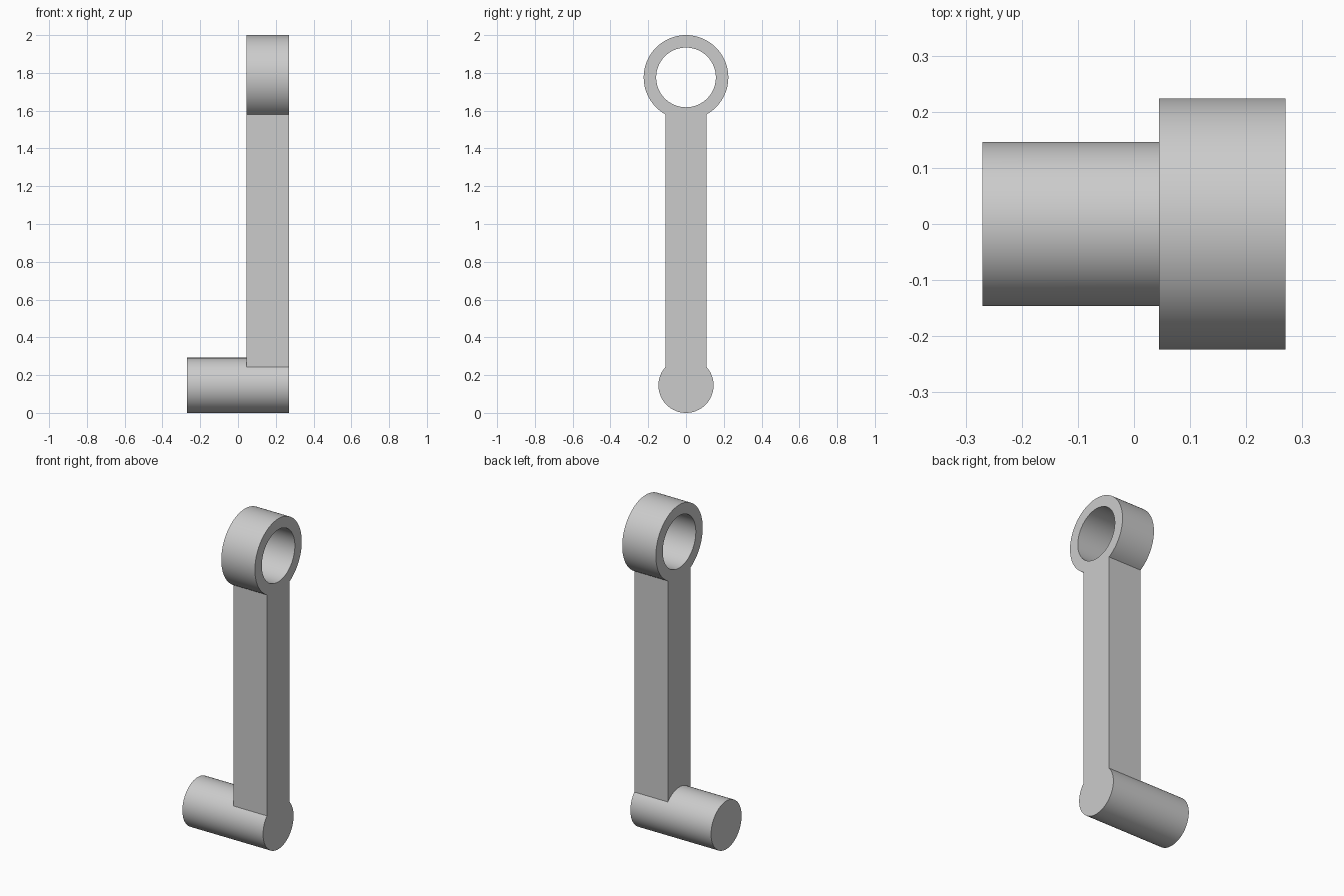
import bpy, bmesh, math

if "Cube" in bpy.data.objects:
    bpy.data.objects.remove(bpy.data.objects["Cube"])

# Dimensions
X_PIN, X_BACK, X_FRONT = -0.27, 0.045, 0.27    # pin end, arm back, arm front
HALF_W = 0.109                                 # half width of the arm
PIN_R, PIN_Z = 0.146, 0.146
RING_R, HOLE_R, RING_Z = 0.224, 0.158, 1.776


def arc(radius, z, start, end, steps):
    """Points (y, z) along an arc, both ends included."""
    return [(radius * math.cos(start + (end - start) * i / steps),
             z + radius * math.sin(start + (end - start) * i / steps))
            for i in range(steps + 1)]


bm = bmesh.new()


def loop(points, x):
    """Closed edge loop in the plane at x."""
    verts = [bm.verts.new((x, y, z)) for y, z in points]
    edges = [bm.edges.new((verts[i - 1], verts[i])) for i in range(len(verts))]
    return verts, edges


def wall(points, xa, xb):
    """Side wall between two planes."""
    a, b = loop(points, xa)[0], loop(points, xb)[0]
    for i in range(len(a)):
        bm.faces.new((a[i - 1], a[i], b[i], b[i - 1]))


def cap(x, *outlines):
    """Flat end face; extra outlines become holes."""
    edges = [e for pts in outlines for e in loop(pts, x)[1]]
    bmesh.ops.triangle_fill(bm, edges=edges, use_beauty=True,
                            normal=(1, 0, 0))


# Profiles: the arm runs tangentially into the pin circle and the ring
a_pin = math.acos(HALF_W / PIN_R)
a_ring = math.acos(HALF_W / RING_R)
ring_arc = arc(RING_R, RING_Z, -a_ring, math.pi + a_ring, 80)
pin_low = arc(PIN_R, PIN_Z, math.pi - a_pin, 2 * math.pi + a_pin, 56)
pin_top = arc(PIN_R, PIN_Z, math.pi - a_pin, a_pin, 20)
pin_circle = pin_low + pin_top[-2:0:-1]
outline = ring_arc + pin_low
hole = arc(HOLE_R, RING_Z, 0, 2 * math.pi, 72)[:-1]

# Arm with ring and bore
wall(outline, X_BACK, X_FRONT)
wall(hole, X_BACK, X_FRONT)
cap(X_FRONT, outline, hole)
cap(X_BACK, ring_arc + pin_top, hole)

# Pin
wall(pin_circle, X_PIN, X_BACK)
cap(X_PIN, pin_circle)

bmesh.ops.remove_doubles(bm, verts=bm.verts, dist=1e-5)
bmesh.ops.recalc_face_normals(bm, faces=bm.faces)
mesh = bpy.data.meshes.new("crank_arm")
bm.to_mesh(mesh)
bm.free()

crank = bpy.data.objects.new("crank_arm", mesh)
bpy.context.collection.objects.link(crank)
grey = bpy.data.materials.new("light_grey")
grey.diffuse_color = (0.6, 0.6, 0.6, 1)
grey.use_nodes = True
grey.node_tree.nodes["Principled BSDF"].inputs["Base Color"].default_value = grey.diffuse_color
mesh.materials.append(grey)

bpy.context.view_layer.objects.active = crank
crank.select_set(True)
bpy.ops.object.shade_smooth_by_angle(angle=math.radians(25))
